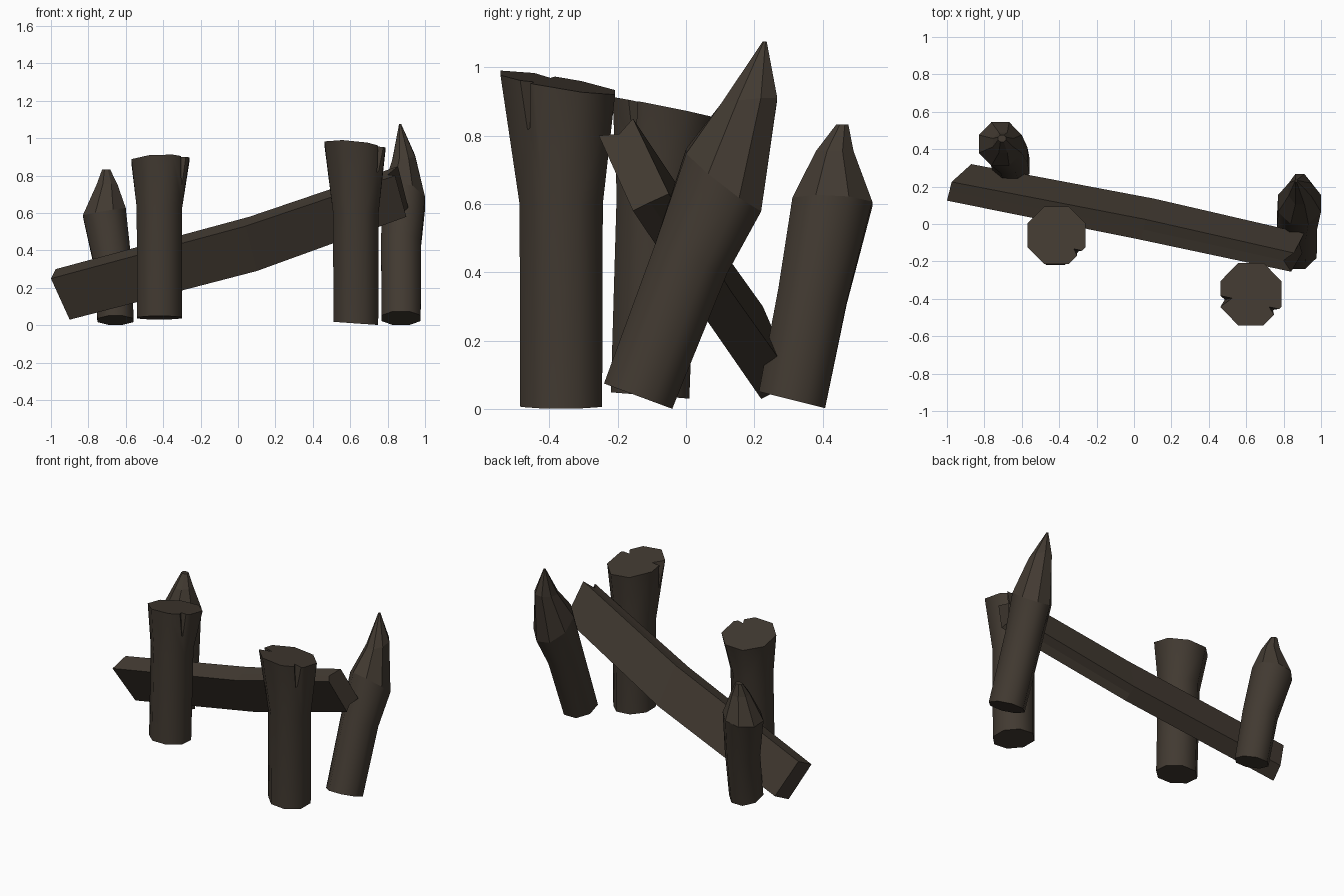
import bpy, bmesh, math
from mathutils import Vector

if "Cube" in bpy.data.objects:
    bpy.data.objects.remove(bpy.data.objects["Cube"])

wood = bpy.data.materials.new("dark_weathered_wood")
wood.diffuse_color = (0.054, 0.042, 0.031, 1)
wood.use_nodes = True
wood.node_tree.nodes["Principled BSDF"].inputs["Base Color"].default_value = wood.diffuse_color


def make(name, bm):
    bmesh.ops.recalc_face_normals(bm, faces=bm.faces)
    me = bpy.data.meshes.new(name)
    bm.to_mesh(me)
    bm.free()
    me.materials.append(wood)
    ob = bpy.data.objects.new(name, me)
    bpy.context.collection.objects.link(ob)
    return ob


def skin(name, rings, smooth_spans=0):
    """Bridge rings of points, cap both ends; the first spans are smooth."""
    bm = bmesh.new()
    loops = [[bm.verts.new(p) for p in r] for r in rings]
    n = len(loops[0])
    for k, (a, b) in enumerate(zip(loops, loops[1:])):
        for i in range(n):
            j = (i + 1) % n
            f = bm.faces.new((a[i], a[j], b[j], b[i]))
            f.smooth = k < smooth_spans
    bm.faces.new(loops[0][::-1])
    bm.faces.new(loops[-1])
    return make(name, bm)


def ring(x, y, z, hx, hy, sx=0, sy=0, n=8):
    """Octagon of half widths hx, hy whose plane slopes by sx, sy."""
    pts = []
    for i in range(n):
        a = 2 * math.pi * (i + 0.5) / n
        dx, dy = 1.08 * hx * math.cos(a), 1.08 * hy * math.sin(a)
        pts.append((x + dx, y + dy, z + sx * dx + sy * dy))
    return pts


def notch(ob, x, y, angle, r_tip, z_tip, r_in, width):
    """Cut a V-shaped split into the rim of a post."""
    a = math.radians(angle)
    d, s = Vector((math.cos(a), math.sin(a), 0)), Vector((-math.sin(a), math.cos(a), 0))
    c = Vector((x, y, 0))
    top = Vector((0, 0, 1.03))
    bm = bmesh.new()
    v = [bm.verts.new(p) for p in (c + d * r_tip + Vector((0, 0, z_tip)), c + d * r_in + top,
                                   c + d * 0.25 + s * width + top, c + d * 0.25 - s * width + top)]
    for f in ((0, 1, 2), (0, 2, 3), (0, 3, 1), (1, 3, 2)):
        bm.faces.new([v[i] for i in f])
    cutter = make("notch_cutter", bm)
    cutter.hide_render = True
    m = ob.modifiers.new("split", 'BOOLEAN')
    m.operation, m.object, m.solver = 'DIFFERENCE', cutter, 'EXACT'
    bpy.context.view_layer.objects.active = ob
    bpy.ops.object.modifier_apply(modifier=m.name)
    bpy.data.objects.remove(cutter)


# Two flared posts with split rims
left_post = skin("left_post", [
    ring(-0.42, -0.105, 0.04, 0.12, 0.115, 0, -0.08),
    ring(-0.42, -0.085, 0.63, 0.122, 0.118),
    ring(-0.415, -0.06, 0.88, 0.155, 0.155, 0.03, -0.2)], 2)
notch(left_post, -0.415, -0.06, -38, 0.14, 0.74, 0.10, 0.07)

right_post = skin("right_post", [
    ring(0.63, -0.365, 0.01, 0.12, 0.12, -0.07),
    ring(0.63, -0.365, 0.60, 0.122, 0.122),
    ring(0.625, -0.375, 0.955, 0.163, 0.168, -0.1, -0.17)], 2)
notch(right_post, 0.625, -0.375, 192, 0.14, 0.80, 0.09, 0.07)
notch(right_post, 0.625, -0.375, -35, 0.14, 0.80, 0.11, 0.06)

# Two leaning sharpened stakes
skin("left_stake", [
    ring(-0.655, 0.31, 0.027, 0.097, 0.097, 0, -0.25),
    ring(-0.67, 0.37, 0.33, 0.10, 0.10, 0.1, -0.2),
    ring(-0.715, 0.428, 0.605, 0.115, 0.117, 0.17, -0.05),
    ring(-0.70, 0.435, 0.755, 0.055, 0.055),
    ring(-0.705, 0.457, 0.832, 0.022, 0.018)], 2)

skin("right_stake", [
    ring(0.872, -0.14, 0.038, 0.105, 0.10, 0, -0.37),
    ring(0.872, 0.015, 0.44, 0.107, 0.105, 0, -0.42),
    ring(0.885, 0.11, 0.67, 0.115, 0.11, -0.15, -0.77),
    ring(0.887, 0.185, 0.90, 0.06, 0.082, 0.1, 0.1),
    ring(0.867, 0.23, 1.075, 0.006, 0.006)], 2)

# Bent rolled plank; section order: front top, split top, back top,
# back bottom, split bottom, front bottom
skin("leaning_plank", [
    [(-1.0, 0.125, 0.25), (-0.987, 0.175, 0.275), (-0.975, 0.225, 0.30),
     (-0.87, 0.32, 0.08), (-0.885, 0.27, 0.055), (-0.90, 0.22, 0.03)],
    [(0.04, -0.085, 0.53), (0.05, -0.03, 0.555), (0.06, 0.025, 0.58),
     (0.11, 0.135, 0.34), (0.105, 0.087, 0.315), (0.10, 0.04, 0.29)],
    [(0.84, -0.255, 0.80), (0.80, -0.195, 0.805), (0.855, -0.155, 0.85),
     (0.91, -0.05, 0.63), (0.885, -0.105, 0.605), (0.90, -0.155, 0.58)]])
